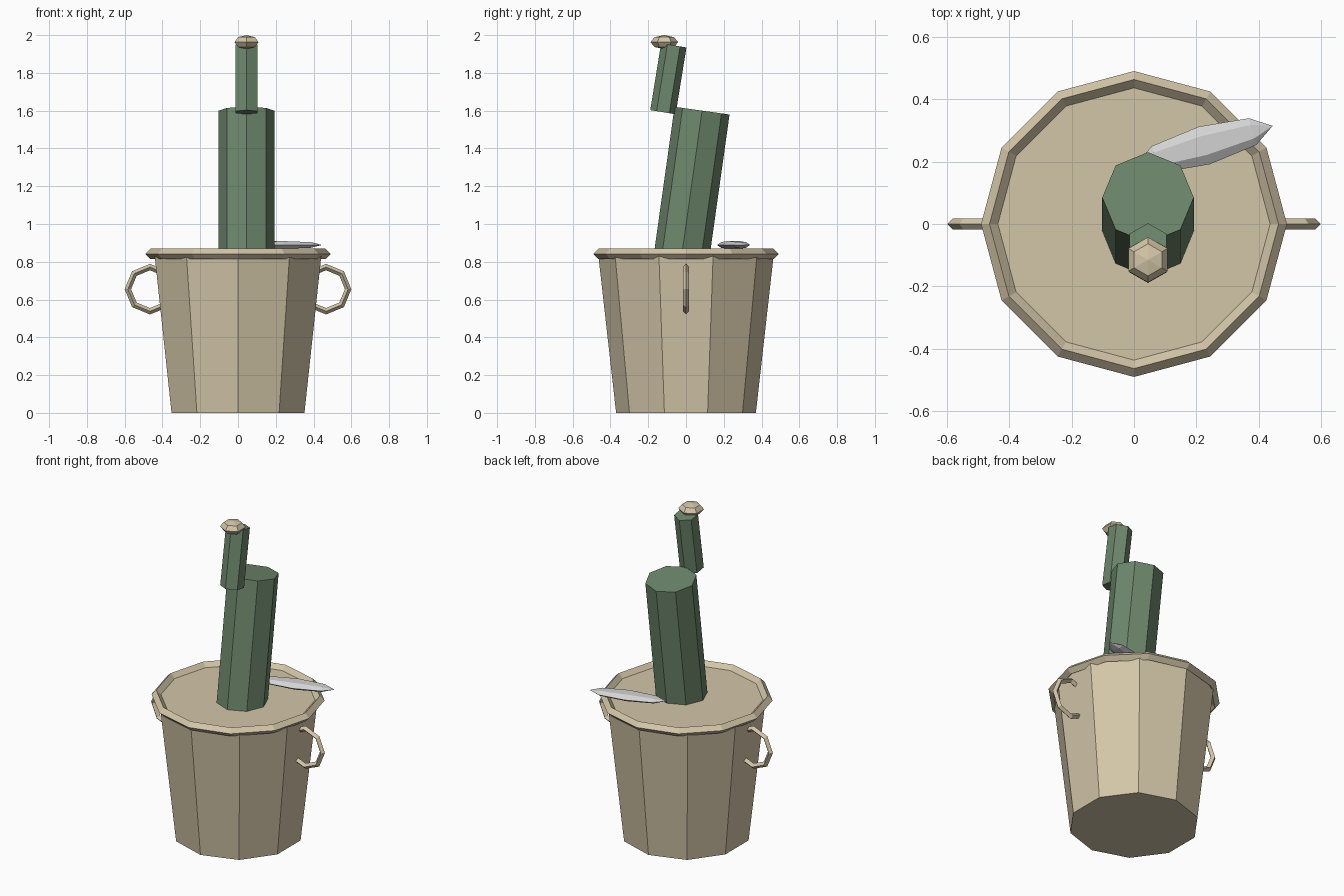
import bpy, bmesh
from math import sin, cos, pi, tan, radians
from mathutils import Matrix, Vector

cube = bpy.data.objects.get("Cube")
if cube:
    bpy.data.objects.remove(cube)


def material(name, r, g, b):
    m = bpy.data.materials.new(name)
    m.use_nodes = True
    m.diffuse_color = (r, g, b, 1)
    m.node_tree.nodes["Principled BSDF"].inputs["Base Color"].default_value = (r, g, b, 1)
    return m


def lathe(name, profile, sides, mat, matrix=Matrix(), closed=False):
    """Turn a (radius, height) profile round z, the first corner on +y."""
    bm = bmesh.new()
    rings = []
    for r, z in profile:
        if r == 0:
            rings.append([bm.verts.new((0, 0, z))] * sides)
        else:
            turns = [2 * pi * i / sides for i in range(sides)]
            rings.append([bm.verts.new((r * sin(a), r * cos(a), z)) for a in turns])
    pairs = list(zip(rings, rings[1:]))
    if closed:
        pairs.append((rings[-1], rings[0]))
    for low, high in pairs:
        for i in range(sides):
            j = (i + 1) % sides
            bm.faces.new(dict.fromkeys((low[i], low[j], high[j], high[i])))
    if not closed:
        for ring in (rings[0], rings[-1]):
            if ring[0] is not ring[1]:
                bm.faces.new(ring)
    bm.transform(matrix)
    bmesh.ops.recalc_face_normals(bm, faces=bm.faces)
    mesh = bpy.data.meshes.new(name)
    bm.to_mesh(mesh)
    bm.free()
    mesh.materials.append(mat)
    obj = bpy.data.objects.new(name, mesh)
    bpy.context.collection.objects.link(obj)
    return obj


def ring_profile(major, minor):
    return [(major + minor, 0), (major, minor), (major - minor, 0), (major, -minor)]


def ball_profile(steps=4):
    mid = [(sin(pi * i / steps), -cos(pi * i / steps)) for i in range(1, steps)]
    return [(0, -1)] + mid + [(0, 1)]


def place(x, y, z, rotation=Matrix(), scale=(1, 1, 1)):
    return Matrix.Translation((x, y, z)) @ rotation @ Matrix.Diagonal(Vector(scale)).to_4x4()


def tilted(x, y, z, degrees):
    return place(x, y, z, Matrix.Rotation(-radians(degrees), 4, 'X'))


tan_clay = material("tan clay", 0.65, 0.56, 0.39)
green = material("cactus green", 0.155, 0.245, 0.15)
silver = material("pale silver", 0.65, 0.65, 0.65)

# Bucket with flat top and a diamond-section rim
lathe("bucket", [(0.37, 0), (0.465, 0.842)], 10, tan_clay)
lathe("rim", ring_profile(0.464, 0.027), 12, tan_clay, place(0, 0, 0.842), closed=True)

# Ring handles on both sides
for side, x in (("left", 0.466), ("right", -0.466)):
    lathe(side + "_handle", ring_profile(0.117, 0.017), 8, tan_clay,
          place(x, 0, 0.655, Matrix.Rotation(pi / 2, 4, 'X')), closed=True)

# Leaning stem, with a thin arm and its knob
lathe("stem", [(0.147, -0.8), (0.147, 0)], 8, green, tilted(0.045, 0.085, 1.6, 8))
lathe("arm", [(0.068, 0), (0.068, 0.358)], 6, green, tilted(0.045, -0.122, 1.592, 9.2))
lathe("knob", ball_profile(), 6, tan_clay,
      place(0.045, -0.115, 1.963, scale=(0.073, 0.073, 0.037)))

# Flat blade lying over the rim
lathe("blade", ball_profile(), 6, silver,
      place(0.225, 0.252, 0.889,
            Matrix.Rotation(radians(16), 4, 'Z') @ Matrix.Rotation(pi / 2, 4, 'Y'),
            (0.024, 0.063, 0.229)))
